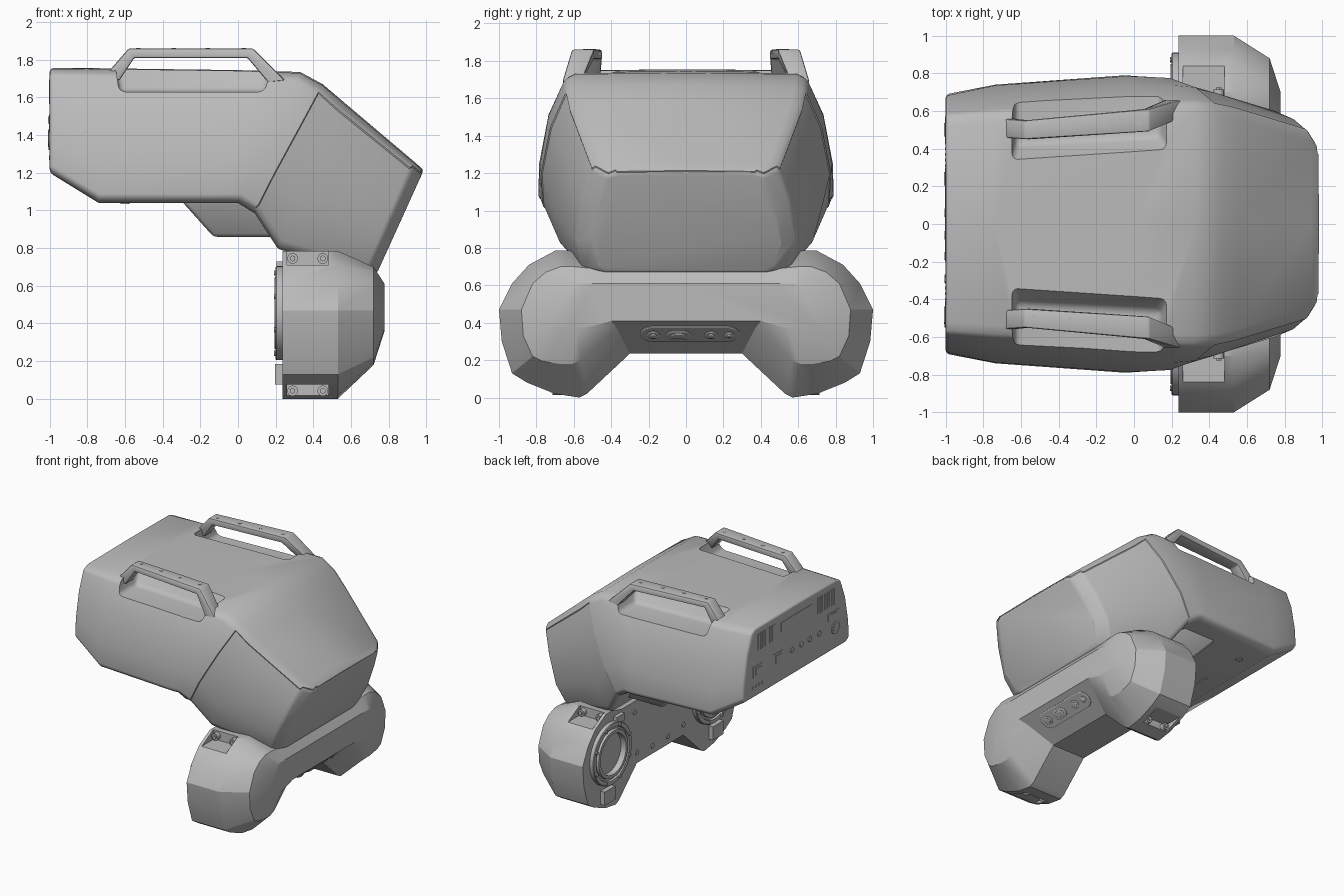
import bpy, bmesh, math
from mathutils import Matrix, Vector

if "Cube" in bpy.data.objects:
    bpy.data.objects.remove(bpy.data.objects["Cube"])

grey = bpy.data.materials.new("plain_grey")
grey.use_nodes = True
grey.diffuse_color = (0.5, 0.5, 0.5, 1)
grey.node_tree.nodes["Principled BSDF"].inputs["Base Color"].default_value = (0.5, 0.5, 0.5, 1)


def finish(name, bm):
    bmesh.ops.recalc_face_normals(bm, faces=bm.faces)
    mesh = bpy.data.meshes.new(name)
    bm.to_mesh(mesh)
    bm.free()
    mesh.materials.append(grey)
    obj = bpy.data.objects.new(name, mesh)
    bpy.context.collection.objects.link(obj)
    return obj


def activate(obj):
    bpy.ops.object.select_all(action='DESELECT')
    obj.select_set(True)
    bpy.context.view_layer.objects.active = obj


def smooth(obj, angle=30):
    activate(obj)
    bpy.ops.object.shade_smooth_by_angle(angle=math.radians(angle))


def loft_mesh(rings):
    bm = bmesh.new()
    vs = [[bm.verts.new(p) for p in ring] for ring in rings]
    n = len(vs[0])
    for a, b in zip(vs, vs[1:]):
        for i in range(n):
            j = (i + 1) % n
            bm.faces.new((a[i], a[j], b[j], b[i]))
    bm.faces.new(vs[0])
    bm.faces.new(vs[-1])
    bmesh.ops.recalc_face_normals(bm, faces=bm.faces)
    return bm


def loft(name, rings):
    return finish(name, loft_mesh(rings))


def both_sides(half):
    return half + [Vector((p[0], -p[1], p[2])) for p in reversed(half[1:-1])]


def bevel(bm, width, angle, segments=3):
    edges = [e for e in bm.edges if e.calc_face_angle(0) > angle]
    bmesh.ops.bevel(bm, geom=edges, offset=width, segments=segments,
                    profile=0.5, affect='EDGES', clamp_overlap=True)


def box(name, centre, size):
    bm = bmesh.new()
    bmesh.ops.create_cube(bm, size=1, matrix=Matrix.Translation(centre) @ Matrix.Diagonal((*size, 1)))
    return finish(name, bm)


def disc(name, centre, axis, radius, depth, sides=24):
    bm = bmesh.new()
    turn = Vector(axis).to_track_quat('Z', 'Y').to_matrix().to_4x4()
    bmesh.ops.create_cone(bm, cap_ends=True, segments=sides, radius1=radius, radius2=radius,
                          depth=depth, matrix=Matrix.Translation(centre) @ turn)
    obj = finish(name, bm)
    smooth(obj)
    return obj


def cut(target, cutter):
    cutter.hide_render = True
    mod = target.modifiers.new("cut", 'BOOLEAN')
    mod.operation, mod.solver, mod.object = 'DIFFERENCE', 'EXACT', cutter
    activate(target)
    bpy.ops.object.modifier_apply(modifier=mod.name)
    bpy.data.objects.remove(cutter)


# Body shell: slanted sections from the rear panel to the nose
sections = [
    ((-1, 1.755), (-1, 1.2), (.58, .64, .68, .69)),
    ((-.74, 1.755), (-.74, 1.04), (.6, .68, .735, .74)),
    ((0, 1.745), (-.05, 1.04), (.64, .735, .785, .79)),
    ((.33, 1.735), (0, 1.04), (.65, .735, .78, .785)),
    ((.45, 1.67), (.08, .99), (.64, .725, .775, .765)),
    ((.55, 1.585), (.21, .79), (.62, .7, .735, .68)),
    ((.94, 1.255), (.69, .67), (.5, .56, .6, .56)),
    ((.99, 1.21), (.74, .66), (.42, .47, .51, .46)),
]
rings = []
for top, bottom, (w0, w1, w2, w3) in sections:
    profile = ((0, 0), (w0 - .06, .008), (w0, .05), (w1, .33), (w2, .7), (w3, .96), (w3 - .04, 1), (0, 1))
    rings.append(both_sides([
        Vector((top[0] + (bottom[0] - top[0]) * t, y, top[1] + (bottom[1] - top[1]) * t))
        for y, t in profile]))
bm = loft_mesh(rings)
bevel(bm, .02, .6)


# Lower nose panel, set in along its seam
def on_nose(face):
    c = face.calc_center_median()
    return (c.x - .08) * .68 - (c.z - .99) * .37 > .004 and face.normal.z < .4


bm.normal_update()
bmesh.ops.inset_region(bm, faces=[f for f in bm.faces if on_nose(f)], thickness=.006, depth=-.005)
body = finish("body_shell", bm)

# Handle pockets, handles and handle screws
for s, side in ((1, "left"), (-1, "right")):
    floor = [(-.63, .42), (.14, .46), (.14, .98), (-.63, .98)]
    rim = [(-.68, .21), (.24, .27), (.24, .98), (-.68, .98)]
    bm = loft_mesh([[(x, s * y, 1.63) for x, y in floor], [(x, s * y, 1.95) for x, y in rim]])
    bevel(bm, .03, .5)
    cut(body, finish("pocket_cutter", bm))
    stations = [(-.72, 1.70, -.63, 1.69, .56, .46), (-.58, 1.86, -.55, 1.81, .55, .45),
                (.08, 1.86, .05, 1.81, .61, .49), (.25, 1.69, .16, 1.68, .66, .56)]
    bm = loft_mesh([[(xt, s * yo, zt), (xt, s * yi, zt), (xb, s * yi, zb), (xb, s * yo, zb)]
                    for xt, zt, xb, zb, yo, yi in stations])
    bevel(bm, .01, .5, 2)
    smooth(finish(side + "_handle", bm))
    for x in (-.53, -.34, -.16, .03):
        disc(side + "_handle_screw", (x, s * (.535 + .08 * x), 1.86), (0, 0, 1), .012, .006, 12)
smooth(body, 28)

# Block under the body
bm = loft_mesh([[(x, y, 1.05) for x, y in ((-.3, -.6), (.2, -.6), (.2, .6), (-.3, .6))],
                [(x, y, .86) for x, y in ((-.13, -.5), (.24, -.5), (.24, .5), (-.13, .5))]])
bevel(bm, .02, .5)
smooth(finish("waist_block", bm))

# Hip yoke: one arched outline, stepped inward towards the front
rear = [(0, .75), (.5, .75), (.62, .785), (.7, .785), (.84, .71), (.93, .61), (1, .47), (.985, .3),
        (.93, .13), (.85, .08), (.7, .02), (.57, 0), (.53, .02), (.3, .235), (0, .235)]
middle = [(0, .69), (.5, .69), (.6, .7), (.67, .7), (.75, .67), (.82, .61), (.88, .47), (.87, .33),
          (.82, .22), (.77, .195), (.68, .18), (.61, .18), (.56, .2), (.37, .37), (0, .37)]
front = [(0, .61), (.5, .61), (.57, .61), (.6, .6), (.63, .57), (.66, .53), (.7, .46), (.7, .42),
         (.69, .38), (.67, .37), (.63, .36), (.58, .36), (.54, .37), (.4, .41), (0, .41)]
layers = ((.235, rear), (.53, rear), (.72, middle), (.778, front))
yoke = loft("hip_yoke", [both_sides([Vector((x, y, z)) for y, z in half]) for x, half in layers])
hub_y, hub_z = .66, .455
for s in (1, -1):
    cut(yoke, disc("bore_cutter", (.25, s * hub_y, hub_z), (1, 0, 0), .175, .36, 48))
    cut(yoke, box("upper_notch_cutter", (.37, s * .78, .78), (.22, .2, .14)))
    cut(yoke, box("lower_notch_cutter", (.37, s * .79, .0), (.22, .22, .15)))
smooth(yoke, 25)

# Hub rings, their bolts, clamp blocks and notch bolts
hub_profile = ((.24, .25), (.205, .25), (.2, .245), (.2, .215), (.215, .21), (.215, .195),
               (.195, .19), (.195, .165), (.27, .16), (.27, .145), (.42, .14))
for s, side in ((1, "left"), (-1, "right")):
    circles = [[(x, s * hub_y + r * math.cos(k * math.tau / 48), hub_z + r * math.sin(k * math.tau / 48))
                for k in range(48)] for x, r in hub_profile]
    smooth(loft(side + "_hub_ring", circles))
    for k in range(8):
        a = (k + .5) * math.tau / 8
        disc(side + "_hub_bolt", (.2, s * hub_y + .23 * math.cos(a), hub_z + .23 * math.sin(a)),
             (1, 0, 0), .014, .02, 12)
    box(side + "_clamp_block", (.22, s * .7, .13), (.045, .14, .11))
    box(side + "_upper_clamp_block", (.22, s * .55, .7), (.03, .1, .06))
    for x in (.29, .45):
        for z in (.745, .042):
            disc(side + "_notch_bolt", (x, s * .69, z), (0, 1, 0), .028, .05)
            disc(side + "_notch_bolt_head", (x, s * .715, z), (0, 1, 0), .016, .02, 6)

# Back plate bolts
for s in (1, -1):
    for y, z in ((.1, .3), (.3, .32), (.1, .66), (.33, .66)):
        disc("back_plate_bolt", (.235, s * y, z), (1, 0, 0), .02, .012, 16)
    disc("belly_bolt", (-.6, s * .5, 1.04), (0, 0, 1), .025, .012, 16)
box("belly_slot", (-.6, 0, 1.04), (.03, .25, .008))

# Sensor bar on the lower slope of the yoke
out = Vector((.581, 0, -.814))
up = Vector((.814, 0, .581))
anchor = Vector((.68, .02, .342))


def capsule(name, y, half_length, radius, low, high):
    def ring(h, grow):
        pts = []
        for k in range(32):
            a = (k + .5) * math.tau / 32
            along = math.copysign(half_length, math.cos(a)) + (radius + grow) * math.cos(a)
            pts.append(anchor + out * h + Vector((0, y + along, 0)) + up * ((radius + grow) * math.sin(a)))
        return pts
    smooth(loft(name, [ring(low, 0), ring(high, 0), ring(high + .004, -.006)]))


capsule("sensor_plate", 0, .195, .07, -.02, .005)
for y, half, radius in ((-.195, 0, .035), (-.06, .025, .04), (.115, 0, .035), (.21, 0, .027)):
    capsule("sensor_rim", y, half, radius, 0, .012)
    capsule("sensor_lens", y, half * .6, radius * .6, 0, .018)

# Rear panel: vents, sockets and buttons
for s in (1, -1):
    for k in range(8):
        box("vent_slat", (-1, s * (.28 + .03 * k), 1.63), (.008, .014, .13))
box("label_strip", (-1, 0, 1.64), (.006, .4, .07))
for y, z, w, h in ((.5, 1.4, .12, .09), (.24, 1.4, .12, .1), (-.48, 1.48, .14, .06)):
    box("socket_plate", (-1, y, z), (.008, w, h))
    box("socket", (-1, y, z), (.016, w * .6, h * .6))
for y in (.06, -.06, -.17, -.29):
    disc("button", (-1, y, 1.4), (1, 0, 0), .022, .014)
disc("round_socket", (-1, -.5, 1.37), (1, 0, 0), .05, .012)
disc("round_socket_core", (-1, -.5, 1.37), (1, 0, 0), .032, .018)
for k in range(4):
    disc("indicator", (-1, .56 - .04 * k, 1.28), (1, 0, 0), .012, .008, 12)
